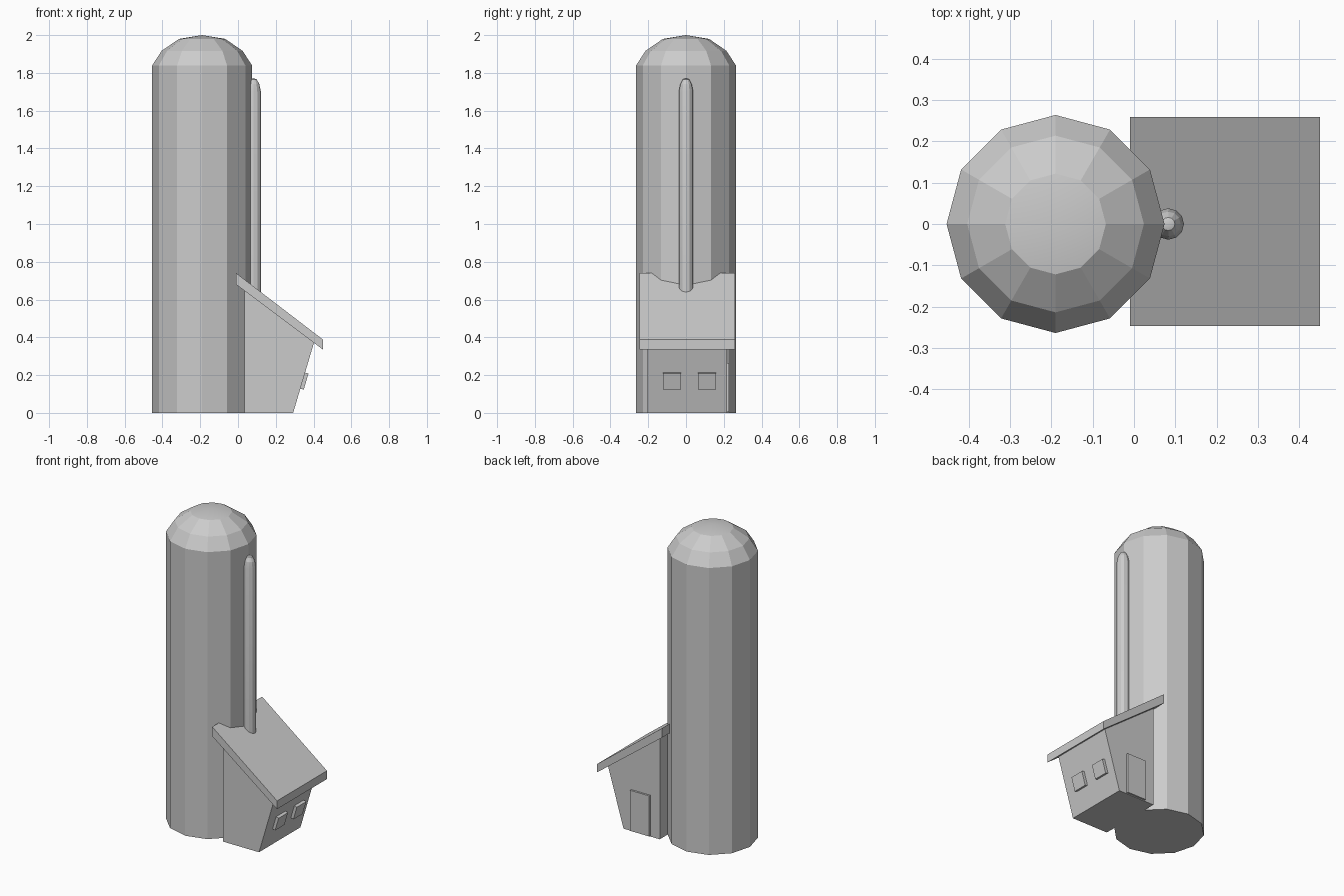
import bpy, math

if "Cube" in bpy.data.objects:
    bpy.data.objects.remove(bpy.data.objects["Cube"])

def make(name, verts, faces):
    me = bpy.data.meshes.new(name)
    me.from_pydata(verts, [], faces)
    me.update()
    ob = bpy.data.objects.new(name, me)
    bpy.context.collection.objects.link(ob)
    return ob

def lathe(name, cx, cy, rings, top, n=12):
    """Stack of n-sided rings (radius, z), closed below, ending in an apex."""
    verts = [(cx + r * math.cos(math.tau * i / n), cy + r * math.sin(math.tau * i / n), z)
             for r, z in rings for i in range(n)]
    verts.append((cx, cy, top))
    faces = [tuple(range(n - 1, -1, -1))]
    for k in range(len(rings) - 1):
        for i in range(n):
            j = (i + 1) % n
            faces.append((k * n + i, k * n + j, k * n + n + j, k * n + n + i))
    b = (len(rings) - 1) * n
    faces += [(b + i, b + (i + 1) % n, len(verts) - 1) for i in range(n)]
    ob = make(name, verts, faces)
    bpy.ops.object.select_all(action='DESELECT')
    ob.select_set(True)
    bpy.context.view_layer.objects.active = ob
    bpy.ops.object.shade_smooth_by_angle(angle=math.radians(12))
    return ob

def prism(name, profile, y0, y1):
    """Counter-clockwise x-z profile (seen from the front) extruded along y."""
    n = len(profile)
    verts = [(x, y, z) for y in (y0, y1) for x, z in profile]
    faces = [tuple(range(n)), tuple(range(2 * n - 1, n - 1, -1))]
    faces += [(i, i + n, (i + 1) % n + n, (i + 1) % n) for i in range(n)]
    return make(name, verts, faces)

# Tall domed tower
lathe("silo", -0.19, 0, [(0.264, 0), (0.264, 1.84), (0.214, 1.917), (0.122, 1.98)], 2.0)

# Thin domed pipe rising out of the roof
lathe("pipe", 0.083, 0, [(0.038, 0.62), (0.038, 1.70), (0.030, 1.74), (0.016, 1.766)], 1.772)

# Lean-to shed with an outward leaning wall
prism("shed_walls", [(0.035, 0), (0.292, 0), (0.402, 0.371), (0.035, 0.648)], -0.204, 0.216)

# Slanted roof slab
prism("shed_roof", [(-0.01, 0.68), (0.45, 0.335), (0.45, 0.388), (-0.01, 0.74)], -0.247, 0.259)

# Door on the back wall
prism("door", [(0.102, 0.005), (0.238, 0.005), (0.238, 0.265), (0.102, 0.265)], 0.20, 0.228)

# Two windows flush with the leaning wall
for i, y in enumerate((-0.074, 0.111)):
    prism(f"window_{i + 1}", [(0.322, 0.131), (0.348, 0.123), (0.373, 0.208), (0.347, 0.216)],
          y - 0.047, y + 0.047)
